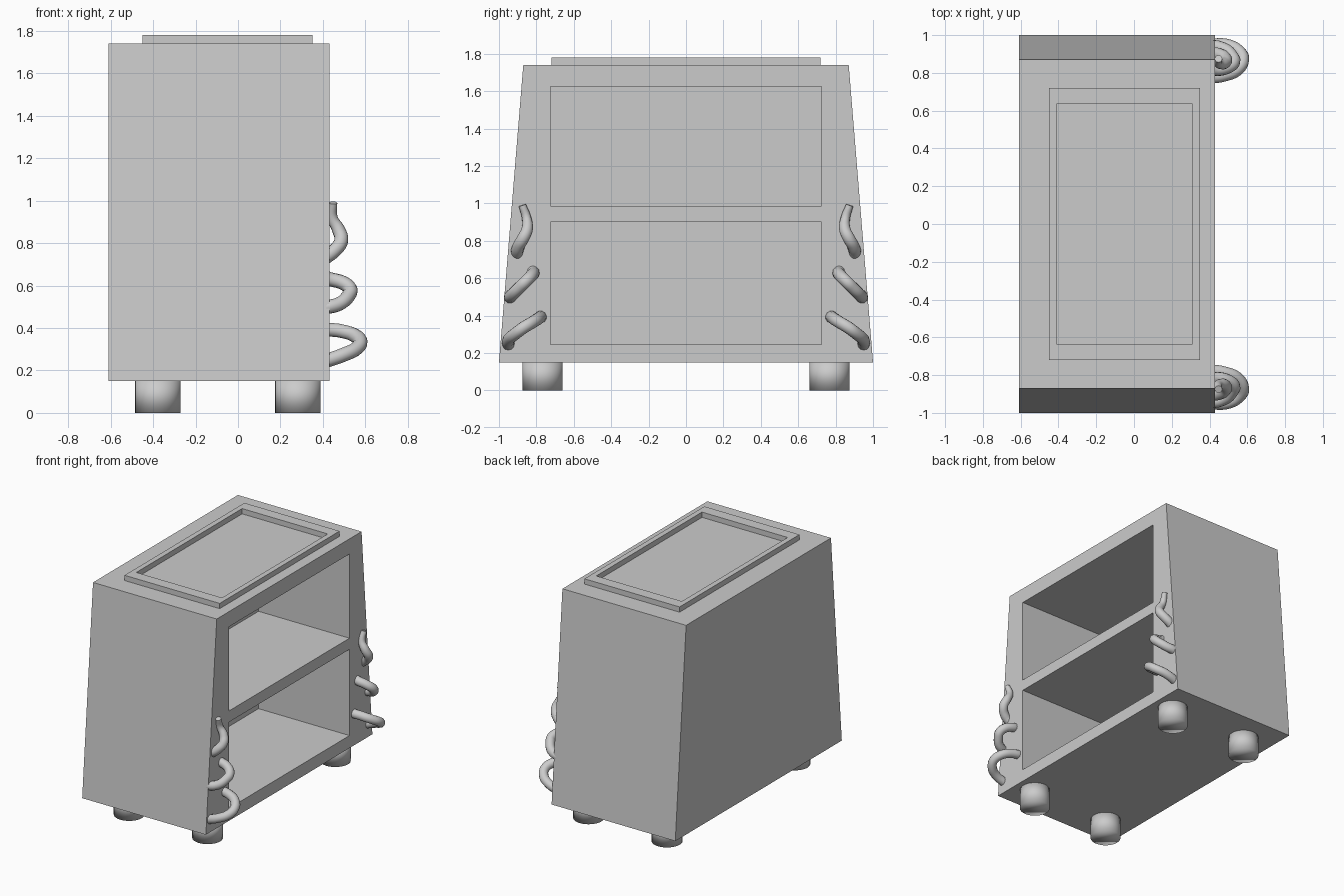
import bpy, bmesh

if "Cube" in bpy.data.objects:
    bpy.data.objects.remove(bpy.data.objects["Cube"])


def new_object(name, bm):
    bmesh.ops.recalc_face_normals(bm, faces=bm.faces)
    mesh = bpy.data.meshes.new(name)
    bm.to_mesh(mesh)
    bm.free()
    ob = bpy.data.objects.new(name, mesh)
    bpy.context.collection.objects.link(ob)
    return ob


def prism(name, yz, x0, x1):
    """Extrude a y-z profile along x."""
    bm = bmesh.new()
    face = bm.faces.new([bm.verts.new((x0, y, z)) for y, z in yz])
    ext = bmesh.ops.extrude_face_region(bm, geom=[face])
    for v in ext["geom"]:
        if isinstance(v, bmesh.types.BMVert):
            v.co.x = x1
    return new_object(name, bm)


def box(name, x0, x1, y0, y1, z0, z1):
    return prism(name, [(y0, z0), (y1, z0), (y1, z1), (y0, z1)], x0, x1)


# Tapered cabinet body with two open compartments, leaving a shelf between
body = prism("cabinet_body", [(-1, .15), (1, .15), (.87, 1.74), (-.87, 1.74)], -.61, .43)
for label, z0, z1 in (("lower", .245, .90), ("upper", .985, 1.625)):
    cutter = box(label + "_compartment_cutter", -.335, .6, -.725, .725, z0, z1)
    cutter.hide_render = True
    cutter.hide_set(True)
    mod = body.modifiers.new(label, 'BOOLEAN')
    mod.operation = 'DIFFERENCE'
    mod.solver = 'EXACT'
    mod.object = cutter

# Raised U-shaped front trim with a ridge along its border
half = [(.735, .235), (.735, 1.63), (.86, 1.69), (.965, .17)]
outline = half + [(-y, z) for y, z in reversed(half)]
bm = bmesh.new()
face = bm.faces.new([bm.verts.new((.428, y, z)) for y, z in outline])
face.normal_update()
if face.normal.x < 0:
    face.normal_flip()
for inset, x in ((.003, .436), (.01, .436), (.006, .4315)):
    bmesh.ops.inset_region(bm, faces=[face], thickness=inset, use_even_offset=True)
    for v in face.verts:
        v.co.x = x
new_object("front_trim", bm)

# Raised rim on the top
for name, b in {
    "top_rim_back": (-.45, -.41, -.72, .72),
    "top_rim_front": (.31, .35, -.72, .72),
    "top_rim_left": (-.41, .31, -.72, -.635),
    "top_rim_right": (-.41, .31, .635, .72),
}.items():
    box(name, *b, 1.735, 1.78)

# Round feet
for fx in (-.378, .282):
    for fy in (-.767, .767):
        bpy.ops.mesh.primitive_cylinder_add(vertices=32, radius=.107, depth=.16,
                                            location=(fx, fy, .08))
        foot = bpy.context.object
        foot.name = "foot"
        for p in foot.data.polygons:
            p.use_smooth = True

# Coiled tendrils winding out of the front columns: x, y, z
path = [
    (.40, .95, .24), (.50, .945, .275), (.56, .91, .305), (.577, .87, .335),
    (.55, .82, .365), (.49, .79, .385), (.40, .785, .40), (.35, .85, .44),
    (.40, .935, .49), (.48, .925, .515), (.522, .885, .555), (.53, .86, .58),
    (.50, .83, .61), (.41, .82, .64), (.36, .86, .69), (.41, .90, .73),
    (.46, .895, .77), (.487, .87, .815), (.475, .85, .86), (.445, .852, .92),
    (.448, .875, .99),
]
for side, label in ((-1, "left"), (1, "right")):
    curve = bpy.data.curves.new(label + "_tendril", 'CURVE')
    curve.dimensions = '3D'
    curve.bevel_depth = .033
    curve.bevel_resolution = 4
    curve.resolution_u = 6
    curve.use_fill_caps = True
    spline = curve.splines.new('BEZIER')
    spline.bezier_points.add(len(path) - 1)
    for i, (pt, (x, y, z)) in enumerate(zip(spline.bezier_points, path)):
        pt.co = (x, side * y, z)
        pt.handle_left_type = pt.handle_right_type = 'AUTO'
        pt.radius = 1.0 if i < 18 else (.95, .75, .6)[i - 18]
    tendril = bpy.data.objects.new(label + "_tendril", curve)
    bpy.context.collection.objects.link(tendril)
